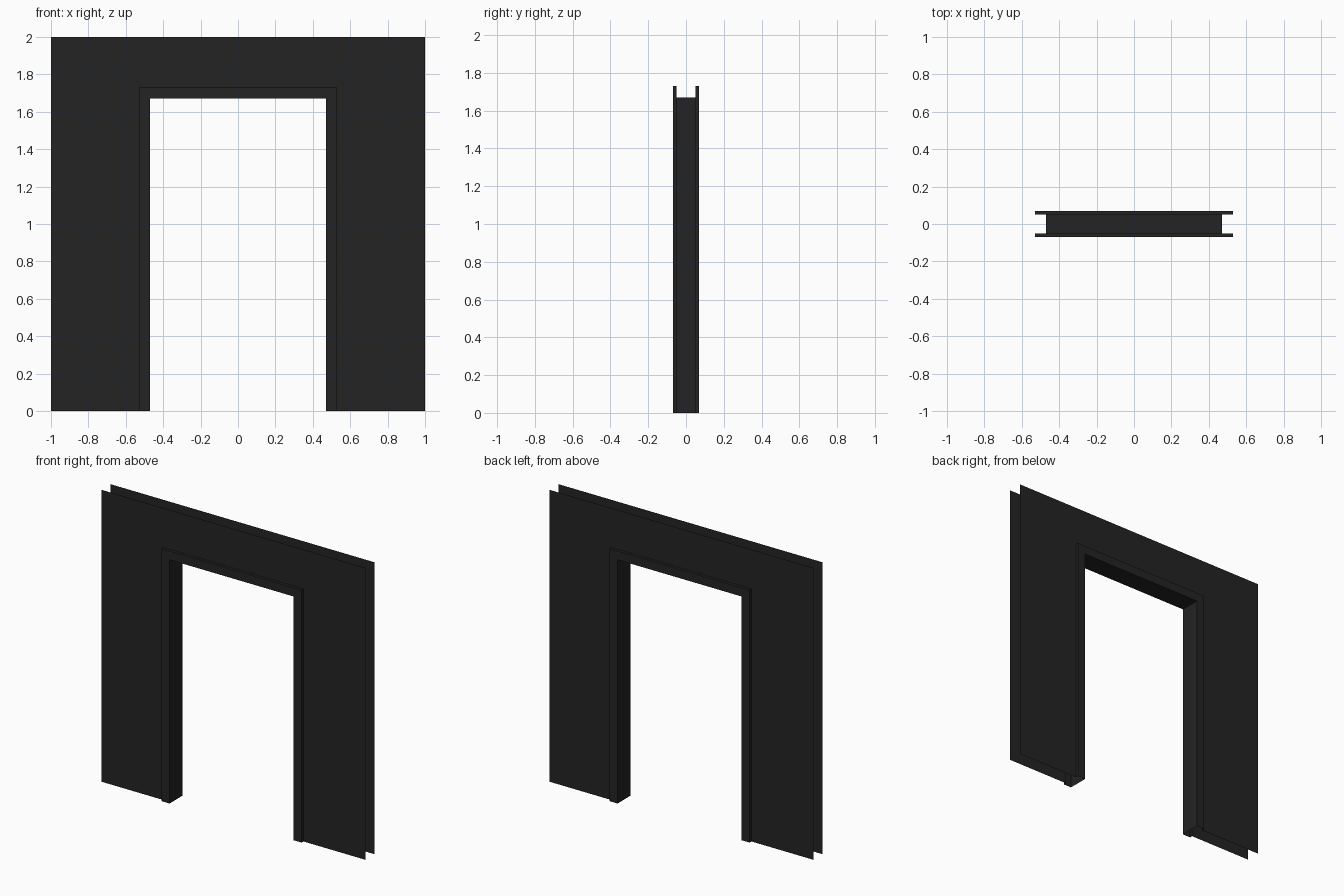
import bpy

if "Cube" in bpy.data.objects:
    bpy.data.objects.remove(bpy.data.objects["Cube"])

mat = bpy.data.materials.new("charcoal black")
mat.diffuse_color = (0.017, 0.017, 0.017, 1)
mat.use_nodes = True
mat.node_tree.nodes["Principled BSDF"].inputs["Base Color"].default_value = mat.diffuse_color


def make(name, verts, faces):
    me = bpy.data.meshes.new(name)
    me.from_pydata(verts, [], faces)
    me.materials.append(mat)
    ob = bpy.data.objects.new(name, me)
    bpy.context.collection.objects.link(ob)
    return ob


W, H = 1.0, 2.0            # wall half width, height
OX, OZ = 0.53, 1.73        # outer edge of the door frame
IX, IZ = 0.47, 1.67        # clear opening
WALL_Y, FRAME_Y = 0.05, 0.07

# Two thin wall sheets with a doorway cut out
outer = [(-W, 0), (-W, H), (W, H), (W, 0)]
inner = [(-OX, 0), (-OX, OZ), (OX, OZ), (OX, 0)]
for name, y, s in (("front_wall", -WALL_Y, -1), ("back_wall", WALL_Y, 1)):
    verts = [(x, y, z) for x, z in outer + inner]
    faces = [(i, i + 1, i + 5, i + 4) for i in range(3)]
    if s < 0:
        faces = [f for f in faces]
    else:
        faces = [f[::-1] for f in faces]
    make(name, verts, faces)

# Door frame: open channel profile (inset from outer edge, depth) swept round the doorway
d = OX - IX
profile = [(0, -WALL_Y), (0, -FRAME_Y), (d, -FRAME_Y),
           (d, FRAME_Y), (0, FRAME_Y), (0, WALL_Y)]
verts = []
for side, top in ((-1, 0), (-1, 1), (1, 1), (1, 0)):
    for t, y in profile:
        verts.append((side * (OX - t), y, (OZ - t) * top))
n = len(profile)
faces = [(i * n + j, (i + 1) * n + j, (i + 1) * n + j + 1, i * n + j + 1)
         for i in range(3) for j in range(n - 1)]
make("door_frame", verts, faces)
